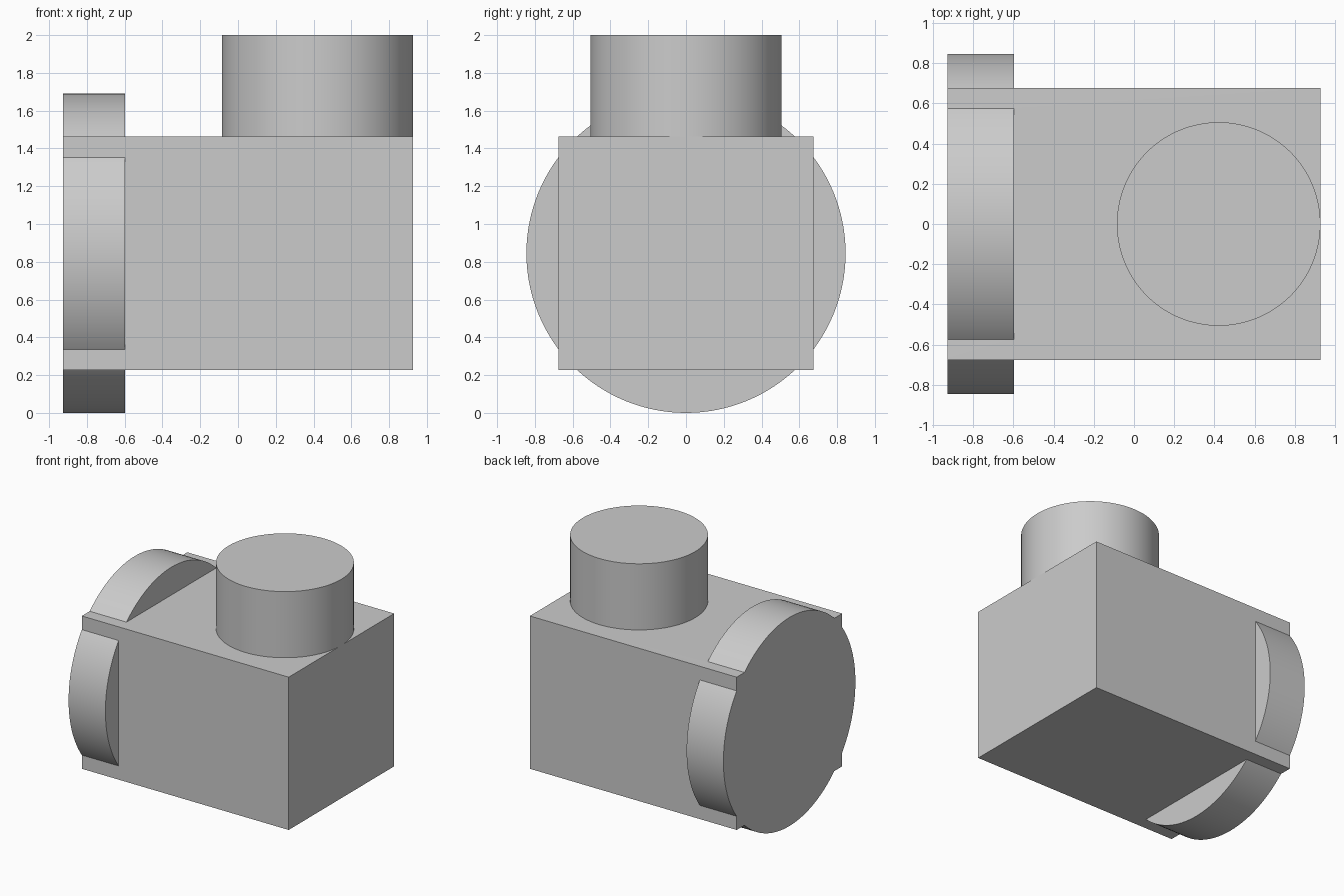
import bpy
import math
from mathutils import Vector

if "Cube" in bpy.data.objects:
    bpy.data.objects.remove(bpy.data.objects["Cube"], do_unlink=True)

# One plain grey for everything
grey = bpy.data.materials.new("plain_grey")
grey.use_nodes = True
colour = (0.6, 0.6, 0.6, 1)
grey.diffuse_color = colour
grey.node_tree.nodes["Principled BSDF"].inputs["Base Color"].default_value = colour

HALF_X = 0.927
BOX_LOW, BOX_HIGH = 0.226, 1.464
DISC_RADIUS, DISC_INNER_X = 0.845, -0.597
TOP_RADIUS = 0.506


def finish(name):
    obj = bpy.context.object
    obj.name = name
    bpy.ops.object.transform_apply(location=False, rotation=True, scale=True)
    obj.data.materials.append(grey)
    return obj


def cylinder(name, radius, start, end):
    start, end = Vector(start), Vector(end)
    axis = end - start
    bpy.ops.mesh.primitive_cylinder_add(
        vertices=128, radius=radius, depth=axis.length, location=(start + end) / 2,
        rotation=axis.to_track_quat("Z", "Y").to_euler())
    return finish(name)


def smooth(obj):
    bpy.ops.object.select_all(action="DESELECT")
    obj.select_set(True)
    bpy.context.view_layer.objects.active = obj
    bpy.ops.object.shade_smooth_by_angle(angle=math.radians(30))


# Disc through the end of the body, flush with its end face
disc = cylinder("end_disc", DISC_RADIUS,
                (-HALF_X, 0, DISC_RADIUS), (DISC_INNER_X, 0, DISC_RADIUS))

# Rectangular body
bpy.ops.mesh.primitive_cube_add(size=1, location=(0, 0, (BOX_LOW + BOX_HIGH) / 2))
bpy.context.object.scale = (2 * HALF_X, 1.35, BOX_HIGH - BOX_LOW)
body = finish("body_with_end_disc")

# Merge the disc into the body so the shared end is one clean face
union = body.modifiers.new("join_disc", "BOOLEAN")
union.operation = "UNION"
union.solver = "EXACT"
union.object = disc
bpy.context.view_layer.objects.active = body
bpy.ops.object.modifier_apply(modifier=union.name)
bpy.data.objects.remove(disc, do_unlink=True)
smooth(body)

# Round post on top, touching the plain end of the body
post_x = HALF_X - TOP_RADIUS
smooth(cylinder("top_post", TOP_RADIUS, (post_x, 0, BOX_HIGH), (post_x, 0, 2)))
